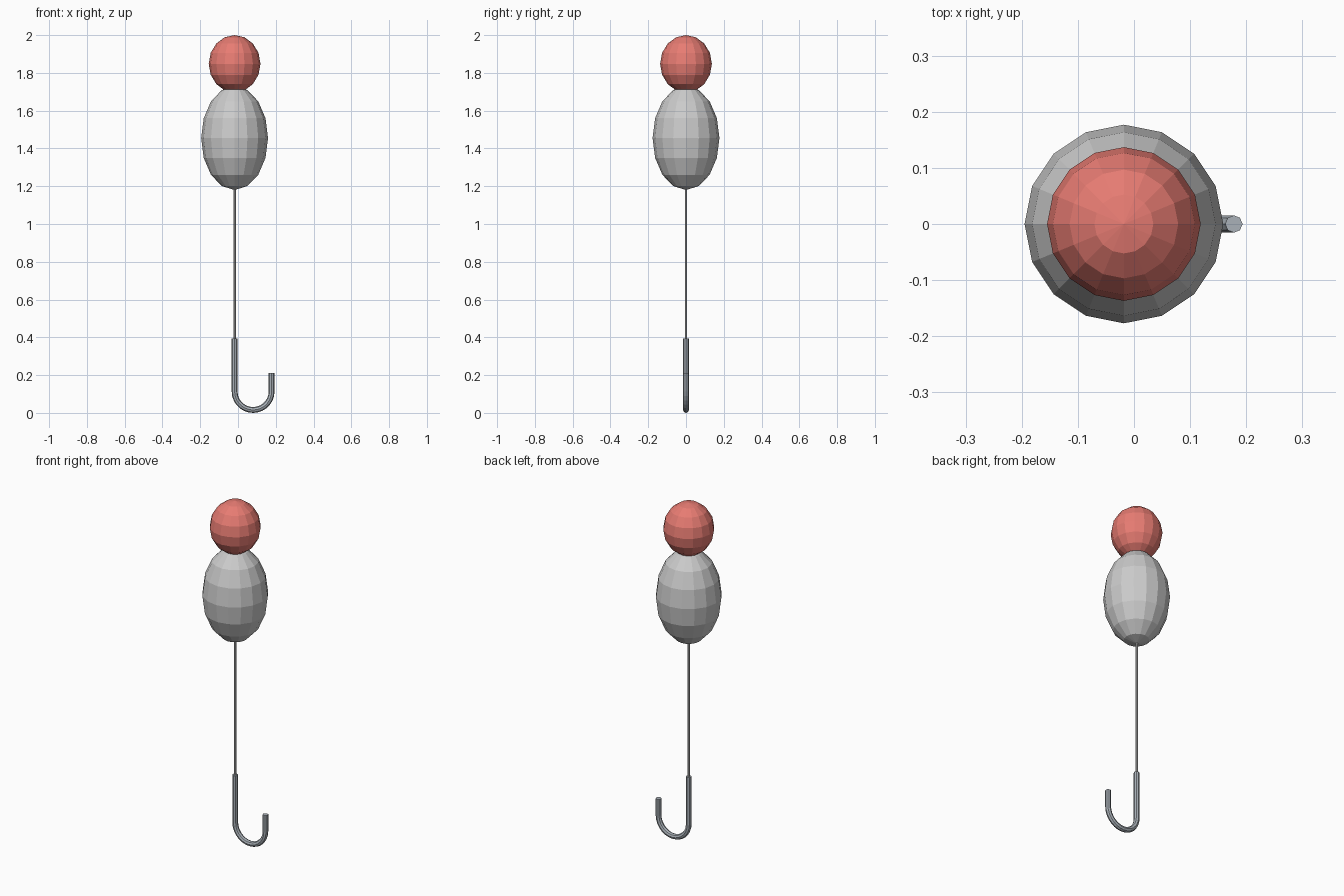
import bpy, math
from mathutils import Vector

if "Cube" in bpy.data.objects:
    bpy.data.objects.remove(bpy.data.objects["Cube"])

AXIS_X = -0.018  # shared vertical axis of float, line and shank


def material(name, color):
    m = bpy.data.materials.new(name)
    m.diffuse_color = (*color, 1)
    m.use_nodes = True
    m.node_tree.nodes["Principled BSDF"].inputs["Base Color"].default_value = m.diffuse_color
    return m


def ellipsoid(name, z, radius, half_height, segments, mat=None):
    bpy.ops.mesh.primitive_uv_sphere_add(segments=segments, ring_count=8, radius=1,
                                         location=(AXIS_X, 0, z))
    ob = bpy.context.object
    ob.name = name
    ob.scale = (radius, radius, half_height)
    if mat:
        ob.data.materials.append(mat)
    return ob


def tube(name, path, radius, sides=8, mat=None):
    """Sweep a ring along a path lying in the XZ plane, with capped ends."""
    verts, faces = [], []
    n = len(path)
    for i, p in enumerate(path):
        t = (path[min(i + 1, n - 1)] - path[max(i - 1, 0)]).normalized()
        side = Vector((t.z, 0, -t.x))
        for k in range(sides):
            a = 2 * math.pi * k / sides
            verts.append(p + radius * (math.cos(a) * side + math.sin(a) * Vector((0, 1, 0))))
    for i in range(n - 1):
        for k in range(sides):
            a, b = i * sides + k, i * sides + (k + 1) % sides
            faces.append((a, b, b + sides, a + sides))
    faces.append(tuple(reversed(range(sides))))
    faces.append(tuple(range((n - 1) * sides, n * sides)))
    me = bpy.data.meshes.new(name)
    me.from_pydata(verts, [], faces)
    if mat:
        me.materials.append(mat)
    ob = bpy.data.objects.new(name, me)
    bpy.context.collection.objects.link(ob)
    return ob


red = material("red", (0.8, 0.2, 0.17))
steel = material("steel", (0.4, 0.44, 0.48))

# Float: pale body with a red tip
ellipsoid("float_body", 1.455, 0.177, 0.275, 16)
ellipsoid("float_tip", 1.848, 0.137, 0.152, 16, red)

# Thin line between the float and the hook
tube("line", [Vector((AXIS_X, 0, 0.38)), Vector((AXIS_X, 0, 1.22))], 0.0065)

# Hook: straight shank, half-circle bend, short upright point
R, TUBE = 0.098, 0.0155
bend = [Vector((AXIS_X + R - R * math.cos(math.pi * i / 14), 0,
                R + TUBE - R * math.sin(math.pi * i / 14))) for i in range(15)]
path = [Vector((AXIS_X, 0, 0.393))] + bend + [Vector((AXIS_X + 2 * R, 0, 0.212))]
tube("hook", path, TUBE, mat=steel)
